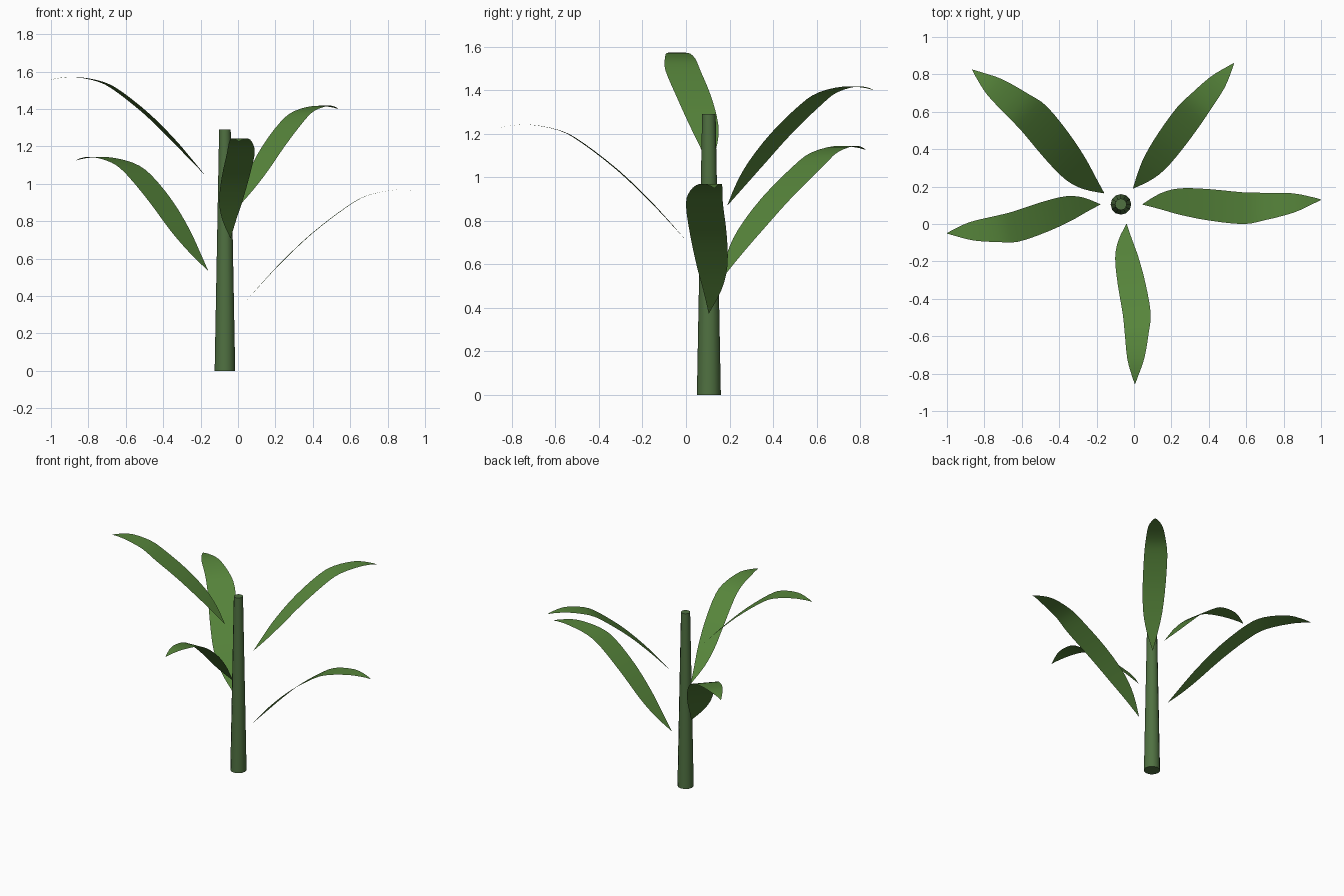
import bpy, bmesh, math
from mathutils import Vector

if "Cube" in bpy.data.objects:
    bpy.data.objects.remove(bpy.data.objects["Cube"])


def material(name, rgb):
    m = bpy.data.materials.new(name)
    m.diffuse_color = (*rgb, 1)
    m.use_nodes = True
    m.node_tree.nodes["Principled BSDF"].inputs["Base Color"].default_value = m.diffuse_color
    return m


leaf_green = material("leaf green", (0.095, 0.235, 0.044))
stem_green = material("stem green", (0.080, 0.165, 0.053))


def finish(bm, name, mat, angle):
    mesh = bpy.data.meshes.new(name)
    bm.to_mesh(mesh)
    bm.free()
    mesh.materials.append(mat)
    ob = bpy.data.objects.new(name, mesh)
    bpy.context.collection.objects.link(ob)
    bpy.ops.object.select_all(action='DESELECT')
    ob.select_set(True)
    bpy.context.view_layer.objects.active = ob
    bpy.ops.object.shade_smooth_by_angle(angle=math.radians(angle))


# Tapered stem
bm = bmesh.new()
bmesh.ops.create_cone(bm, cap_ends=True, segments=12, radius1=0.055,
                      radius2=0.031, depth=1.29)
bmesh.ops.translate(bm, verts=bm.verts, vec=(-0.07, 0.105, 0.645))
finish(bm, "stem", stem_green, 40)

# Blade stations per unit length: along, rise, half width, sideways bow
STATIONS = [Vector(s) for s in (
    (0, 0, 0.001, 0), (0.10, 0.112, 0.044, -0.014),
    (0.21, 0.228, 0.074, -0.010), (0.37, 0.378, 0.088, 0.012),
    (0.56, 0.523, 0.089, 0.036), (0.68, 0.588, 0.077, 0.030),
    (0.84, 0.619, 0.055, 0.015), (0.95, 0.612, 0.020, 0.004),
    (1, 0.600, 0.001, 0))]


def smooth_stations(points, steps=3):
    """Catmull-Rom curve through the stations."""
    out = []
    for i in range(len(points) - 1):
        b, c = points[i], points[i + 1]
        a = points[max(i - 1, 0)]
        d = points[min(i + 2, len(points) - 1)]
        for k in range(steps):
            t = k / steps
            out.append(0.5 * (2 * b + (c - a) * t
                              + (2 * a - 5 * b + 4 * c - d) * t ** 2
                              + (3 * b - a - 3 * c + d) * t ** 3))
    return out + [points[-1]]


def leaf(name, base, tip, side, width, bow):
    base, tip = Vector(base), Vector(tip)
    run = (tip - base).to_2d()
    length = run.length
    forward = Vector((run.x, run.y, 0)) / length
    left = Vector((-forward.y, forward.x, 0))
    rise = (tip.z - base.z) / 0.6
    bm = bmesh.new()
    rows = []
    for along, up, half, shift in smooth_stations(STATIONS):
        centre = base + forward * along * length + Vector((0, 0, up * rise))
        rows.append([bm.verts.new(centre + left * length *
                                  (side * shift * bow + e * half * width))
                     for e in (-1, 0, 1)])
    for r, s in zip(rows, rows[1:]):
        for j in (0, 1):
            bm.faces.new((r[j], s[j], s[j + 1], r[j + 1]))
    finish(bm, name, leaf_green, 60)


# Five arching leaves spiralling up the stem
leaf("right_leaf", (0.045, 0.105, 0.375), (1.0, 0.13, 0.95), -1, 1.0, 1.0)
leaf("back_left_leaf", (-0.16, 0.165, 0.535), (-0.865, 0.825, 1.125), -1, 1.1, 1.0)
leaf("front_leaf", (-0.04, 0.0, 0.71), (0.005, -0.855, 1.225), 1, 0.98, 0.95)
leaf("back_right_leaf", (-0.005, 0.19, 0.87), (0.535, 0.86, 1.40), 1, 1.02, 0.35)
leaf("left_leaf", (-0.18, 0.105, 1.05), (-1.0, -0.05, 1.555), 1, 1.1, 1.1)
